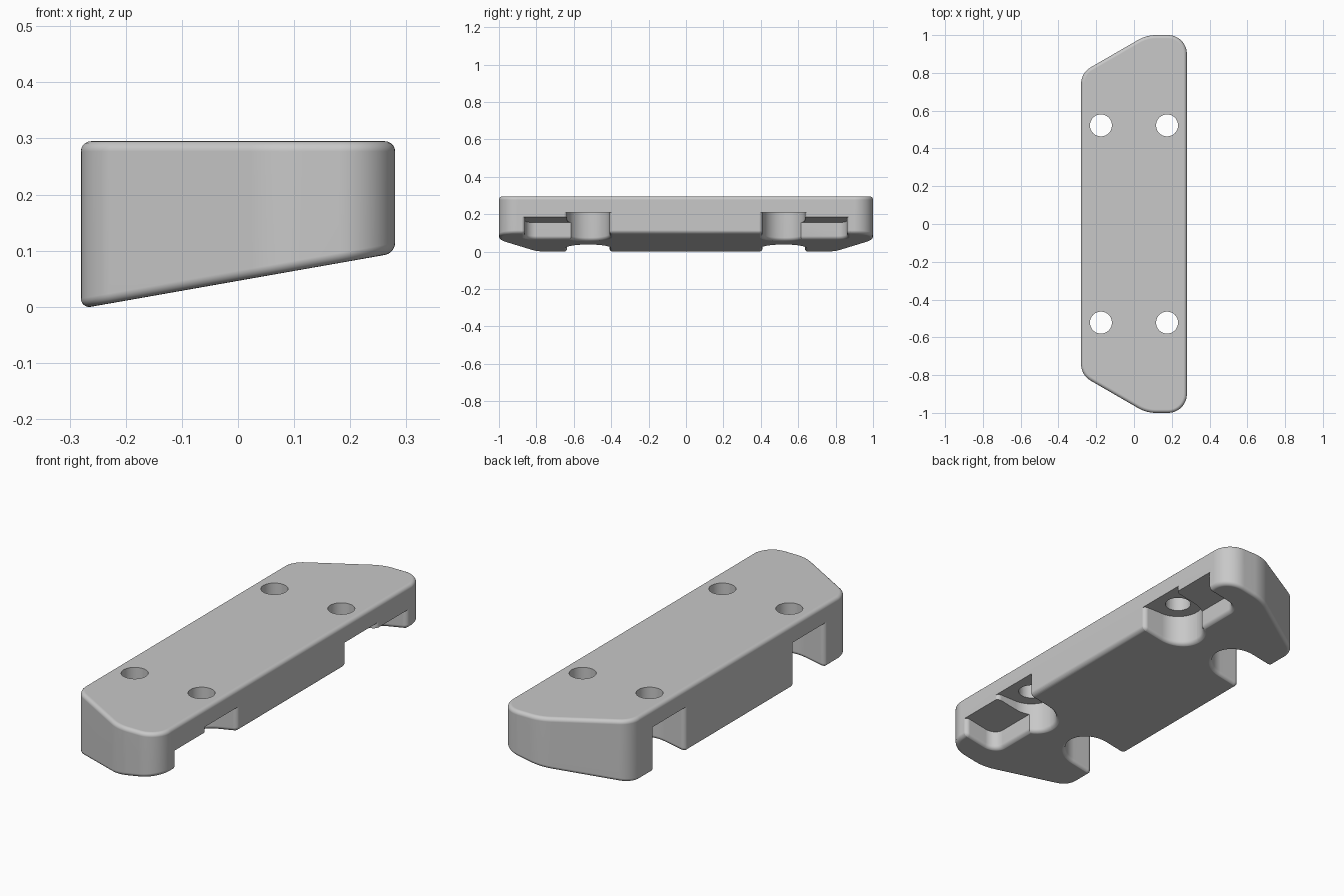
import bpy, bmesh, math
from mathutils import Vector

default = bpy.data.objects.get("Cube")
if default:
    bpy.data.objects.remove(default, do_unlink=True)

TOP, EDGE, STEPS = 0.295, 0.018, 5
grey = bpy.data.materials.new("plain grey")
grey.use_nodes = True
colour = (0.58, 0.58, 0.58, 1)
grey.diffuse_color = colour
grey.node_tree.nodes["Principled BSDF"].inputs["Base Color"].default_value = colour


def underside(x):
    """Height of the sloping underside."""
    return math.tan(math.radians(10)) * (x + 0.28 - EDGE)


def rounded(corners, steps=12):
    """Counter-clockwise outline from (x, y, radius) corners, convex or concave."""
    out = []
    for i, (x, y, r) in enumerate(corners):
        p = Vector((x, y))
        if r == 0:
            out.append(p)
            continue
        a = (Vector(corners[i - 1][:2]) - p).normalized()
        b = (Vector(corners[(i + 1) % len(corners)][:2]) - p).normalized()
        half = a.angle(b) / 2
        centre = p + (a + b).normalized() * r / math.sin(half)
        start = p + a * r / math.tan(half) - centre
        sweep = math.copysign(math.pi - 2 * half, b.x * a.y - b.y * a.x)
        for k in range(steps + 1):
            t = sweep * k / steps
            c, s = math.cos(t), math.sin(t)
            out.append(centre + Vector((c * start.x - s * start.y, s * start.x + c * start.y)))
    return out


def offset(outline, d):
    """Move an outline outward by d."""
    out = []
    for i, p in enumerate(outline):
        e = (p - outline[i - 1]).normalized()
        f = (outline[(i + 1) % len(outline)] - p).normalized()
        n, m = Vector((e.y, -e.x)), Vector((f.y, -f.x))
        out.append(p + (n + m) * d / (1 + n.dot(m)))
    return out


def loft(name, outline, stations, sx=1, sy=1):
    """Solid through rings given as (height function of x, outward offset)."""
    bm = bmesh.new()
    rings = []
    for height, d in stations:
        rings.append([bm.verts.new((p.x * sx, p.y * sy, height(p.x * sx)))
                      for p in offset(outline, d)])
    for lower, upper in zip(rings, rings[1:]):
        for i in range(len(lower)):
            bm.faces.new((lower[i - 1], lower[i], upper[i], upper[i - 1]))
    bm.faces.new(rings[0])
    bm.faces.new(rings[-1])
    bmesh.ops.recalc_face_normals(bm, faces=bm.faces)
    mesh = bpy.data.meshes.new(name)
    bm.to_mesh(mesh)
    bm.free()
    mesh.materials.append(grey)
    obj = bpy.data.objects.new(name, mesh)
    bpy.context.collection.objects.link(obj)
    return obj


def level(z):
    return lambda x: z


def above(d):
    return lambda x: underside(x) + d


angles = [math.pi / 2 * k / STEPS for k in range(STEPS + 1)]

# Main block with rounded top and bottom rims
half_plan = [(0.28, 1, 0.1), (0.066, 1, 0.19), (-0.28, 0.8, 0.1)]
plan = rounded(half_plan + [(x, -y, r) for x, y, r in reversed(half_plan)])
bottom_rim = [(above(EDGE * (1 - math.sin(a))), EDGE * (math.cos(a) - 1)) for a in reversed(angles)]
top_rim = [(level(TOP - EDGE * (1 - math.sin(a))), EDGE * (math.cos(a) - 1)) for a in angles]
block = loft("mounting_block", plan, bottom_rim + top_rim)

# Recess walls flare where they meet the underside, dipping just past it
DIP = 0.0004
flare = [(above(EDGE * (1 - math.sin(a)) - DIP), EDGE * (1 - math.cos(a))) for a in angles]
flare.append((above(-0.15), EDGE))

# Recess plans, with rounded corners at the open mouth
HX, HY, HR, SR = 0.175, 0.522, 0.058, 0.113
FACE, OUT, SIDE, LIP = 0.281, 0.5, 0.06, 0.022
ROUND = 0.99
low, high, end = HY - SR, HY + SR, 0.86
hole = rounded([(HX + i * HR, HY + j * HR, HR * ROUND)
                for i, j in ((1, -1), (1, 1), (-1, 1), (-1, -1))])
slot = rounded([(OUT, low - SIDE, 0), (OUT, high + SIDE, 0),
                (FACE, high + SIDE, 0), (FACE, high, LIP),
                (HX - SR, high, SR * ROUND), (HX - SR, low, SR * ROUND),
                (FACE, low, LIP), (FACE, low - SIDE, 0)])
pocket = rounded([(OUT, HY, 0), (OUT, end + SIDE, 0), (FACE, end + SIDE, 0),
                  (FACE, end, LIP), (0.11, end, 0.055), (0.11, HY, 0)])

# Screw holes, open slots and side pockets
cutters = []
for sy in (-1, 1):
    for sx in (-1, 1):
        cutters.append(loft("slot_cutter", slot, [(level(0.21), 0)] + flare, sx, sy))
        cutters.append(loft("hole_cutter", hole, [(level(0.15), 0), (level(0.4), 0)], sx, sy))
    cutters.append(loft("pocket_cutter", pocket, [(above(0.089), 0)] + flare, 1, sy))

bpy.ops.object.select_all(action="DESELECT")
bpy.context.view_layer.objects.active = block
block.select_set(True)
for cutter in cutters:
    cutter.hide_render = True
    cut = block.modifiers.new("cut", "BOOLEAN")
    cut.operation = "DIFFERENCE"
    cut.solver = "MANIFOLD"
    cut.object = cutter
    bpy.ops.object.modifier_apply(modifier=cut.name)
    bpy.data.objects.remove(cutter, do_unlink=True)

# Smooth rims, crisp recess edges
bpy.ops.object.shade_smooth_by_angle(angle=math.radians(32))
weighted = block.modifiers.new("flat_faces", "WEIGHTED_NORMAL")
weighted.keep_sharp = True
